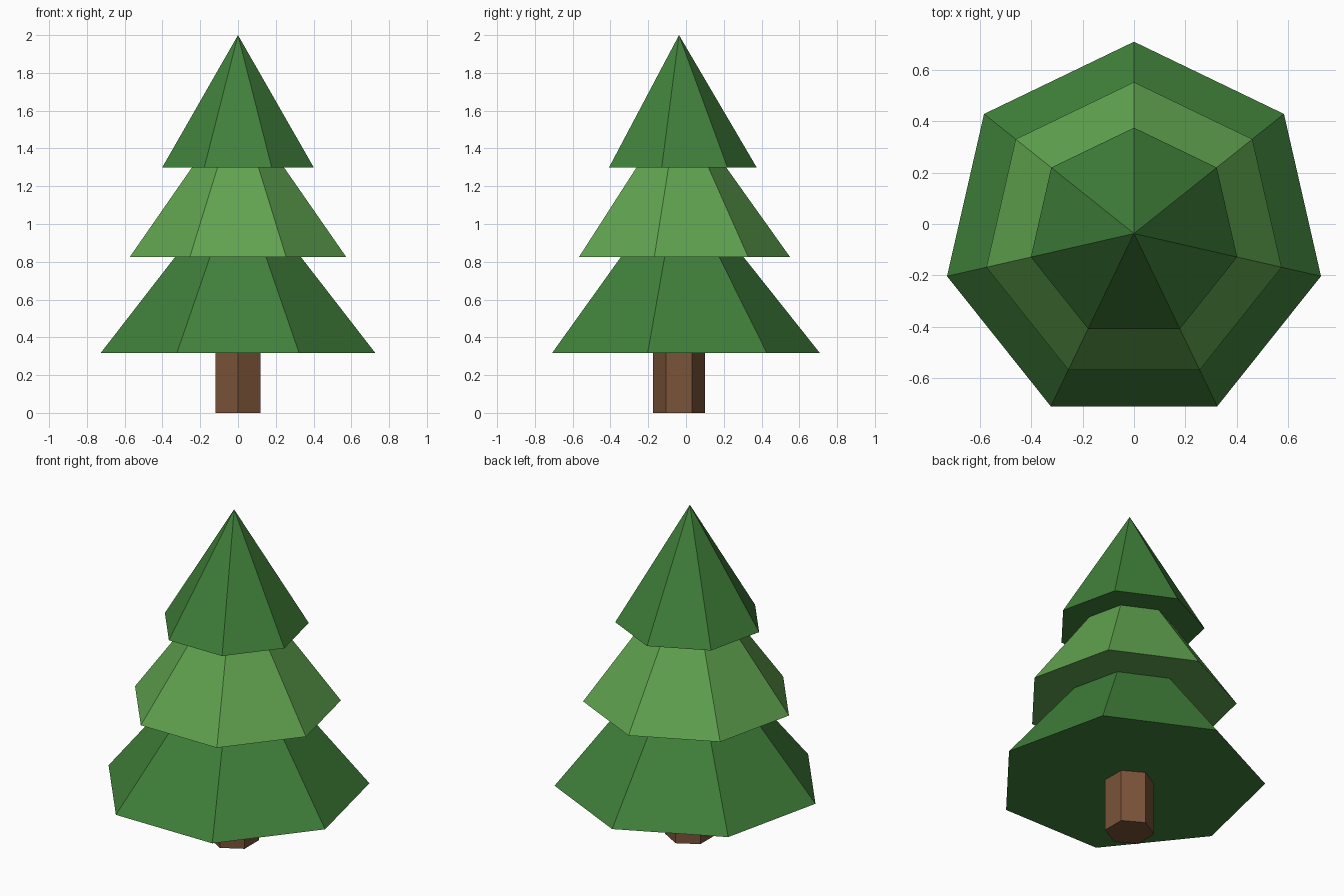
import bpy, bmesh, math
from mathutils import Matrix

if "Cube" in bpy.data.objects:
    bpy.data.objects.remove(bpy.data.objects["Cube"])

CY = -0.037  # tree axis, so the odd-sided tiers are centred in y


def material(name, srgb):
    m = bpy.data.materials.new(name)
    lin = [((c / 255 + 0.055) / 1.055) ** 2.4 for c in srgb]
    m.diffuse_color = (*lin, 1)
    m.use_nodes = True
    m.node_tree.nodes["Principled BSDF"].inputs["Base Color"].default_value = m.diffuse_color
    return m


def prism(name, sides, r_bottom, r_top, z0, z1, mat):
    """Flat-sided cone or column with one corner pointing to +y."""
    bm = bmesh.new()
    bmesh.ops.create_cone(bm, cap_ends=True, segments=sides, radius1=r_bottom,
                          radius2=r_top, depth=z1 - z0)
    # turn the first corner to +y, whatever its starting direction
    v = next(v for v in bm.verts if v.co.z < 0)
    turn = math.pi / 2 - math.atan2(v.co.y, v.co.x)
    bm.transform(Matrix.Translation((0, CY, (z0 + z1) / 2)) @ Matrix.Rotation(turn, 4, 'Z'))
    me = bpy.data.meshes.new(name)
    bm.to_mesh(me)
    bm.free()
    me.materials.append(mat)
    ob = bpy.data.objects.new(name, me)
    bpy.context.collection.objects.link(ob)


bark = material("brown bark", (122, 83, 56))
dark = material("dark green", (64, 128, 58))
light = material("light green", (96, 163, 79))

# Trunk
prism("trunk", 6, 0.137, 0.137, 0.0, 0.34, bark)

# Foliage tiers: radius, base height, tip height
prism("lower_foliage", 7, 0.745, 0.0, 0.318, 1.255, dark)
prism("middle_foliage", 7, 0.588, 0.0, 0.825, 1.65, light)
prism("upper_foliage", 7, 0.411, 0.0, 1.30, 2.0, dark)
